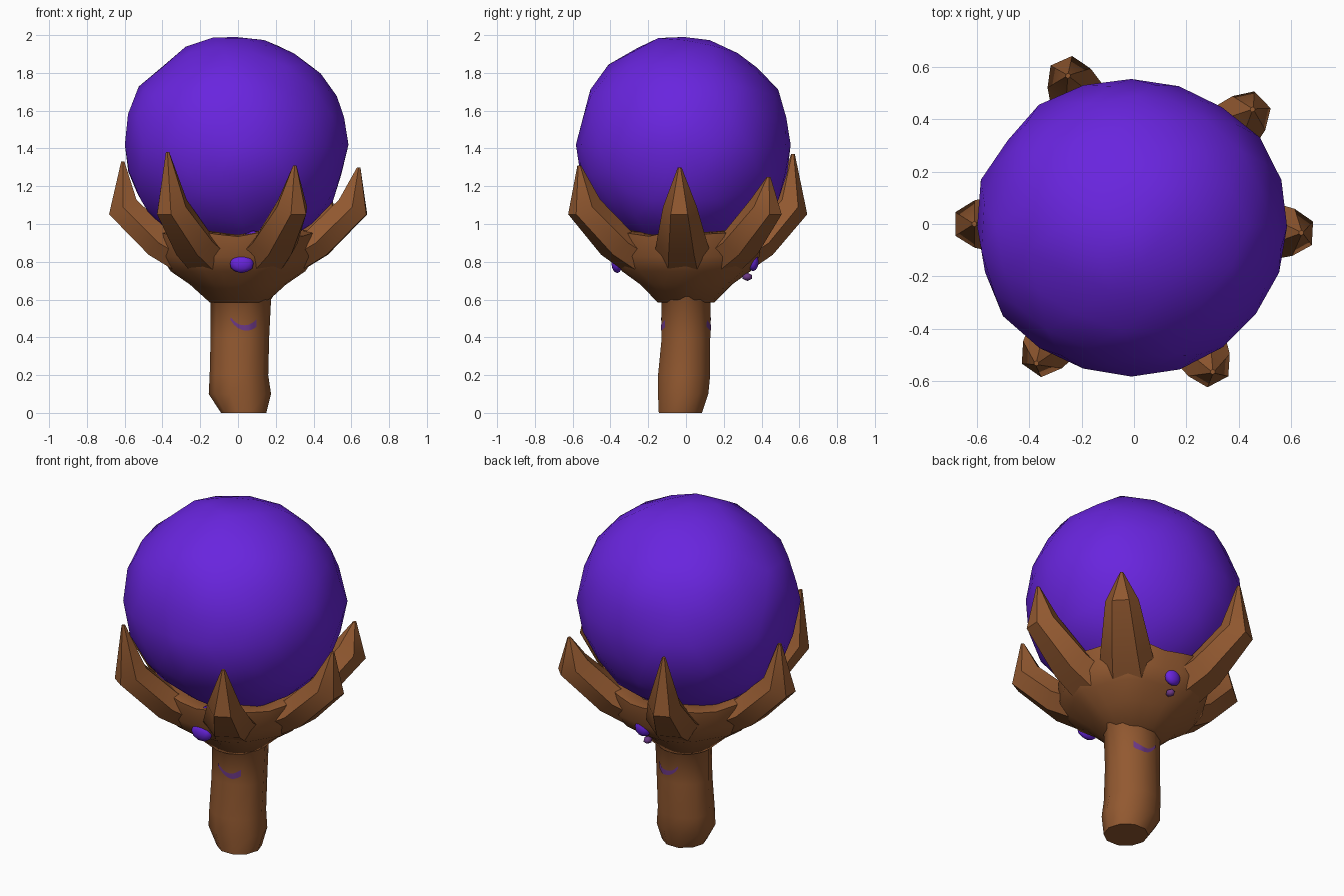
import bpy, bmesh, math, random
from math import sin, cos, radians, pi
from mathutils import Vector

random.seed(4)
cube = bpy.data.objects.get("Cube")
if cube:
    bpy.data.objects.remove(cube, do_unlink=True)


def material(name, rgb):
    m = bpy.data.materials.new(name)
    m.use_nodes = True
    m.diffuse_color = (*rgb, 1)
    bsdf = m.node_tree.nodes["Principled BSDF"]
    bsdf.inputs["Base Color"].default_value = (*rgb, 1)
    bsdf.inputs["Roughness"].default_value = 0.8
    return m


BROWN = material("bark brown", (0.29, 0.10, 0.03))
PURPLE = material("orb purple", (0.14, 0.018, 0.73))
MUTED = material("dull purple", (0.15, 0.04, 0.24))


def finish(bm, name, mat, angle=50):
    bmesh.ops.recalc_face_normals(bm, faces=bm.faces)
    mesh = bpy.data.meshes.new(name)
    bm.to_mesh(mesh)
    bm.free()
    mesh.materials.append(mat)
    ob = bpy.data.objects.new(name, mesh)
    bpy.context.collection.objects.link(ob)
    bpy.ops.object.select_all(action="DESELECT")
    bpy.context.view_layer.objects.active = ob
    ob.select_set(True)
    bpy.ops.object.shade_smooth_by_angle(angle=radians(angle))
    return ob


def loft(name, rings, mat, angle=50):
    """Skin a list of closed rings of points and cap both ends."""
    bm = bmesh.new()
    loops = [[bm.verts.new(p) for p in ring] for ring in rings]
    n = len(loops[0])
    for a, b in zip(loops, loops[1:]):
        for i in range(n):
            j = (i + 1) % n
            bm.faces.new((a[i], a[j], b[j], b[i]))
    bm.faces.new(loops[0])
    bm.faces.new(loops[-1])
    return finish(bm, name, mat, angle)


def blob(name, centre, size, mat, detail=2, jitter=0.0):
    bm = bmesh.new()
    bmesh.ops.create_icosphere(bm, subdivisions=detail, radius=1)
    for v in bm.verts:
        v.co *= 1 + random.uniform(-jitter, jitter)
        v.co = Vector(centre) + v.co * Vector(size)
    return finish(bm, name, mat, 60)


# Orb
blob("orb", (-0.01, -0.01, 1.42), (0.595, 0.57, 0.575), PURPLE, 3, 0.02)

# Claws: angle, tip radius, tip height
CLAWS = {
    "right_claw": (180, 0.61, 1.33),
    "left_claw": (-3, 0.64, 1.30),
    "front_right_claw": (235, 0.65, 1.38),
    "front_left_claw": (298, 0.64, 1.31),
    "back_right_claw": (114, 0.62, 1.37),
    "back_left_claw": (44, 0.63, 1.25),
}


def claw(name, deg, tip_r, tip_z):
    a = radians(deg)
    out, side = Vector((cos(a), sin(a), 0)), Vector((-sin(a), cos(a), 0))
    # radius, height, half width, half depth, lean of the section
    path = [(0.18, 0.76, 0.17, 0.10, 30), (0.42, 0.90, 0.135, 0.095, 40),
            (0.61, 1.09, 0.09, 0.095, 62), (tip_r, tip_z, 0.01, 0.01, 90)]
    rings = []
    for r, z, w, h, lean in path:
        t = radians(lean)
        normal = out * sin(t) - Vector((0, 0, cos(t)))
        c = out * r + Vector((0, 0, z))
        rings.append([c + side * w * cos(k * pi / 3) + normal * h * sin(k * pi / 3)
                      for k in range(6)])
    loft(name, rings, BROWN, 40)


for name, spec in CLAWS.items():
    claw(name, *spec)

# Trunk
trunk_rings = []
for z, x, y, rx, ry in [(0, 0.03, -0.03, 0.12, 0.12), (0.1, 0.01, -0.015, 0.165, 0.14),
                        (0.2, 0.005, -0.01, 0.155, 0.145), (0.4, 0.01, 0, 0.155, 0.135),
                        (0.6, 0.015, 0, 0.16, 0.135), (0.72, 0, 0, 0.25, 0.24)]:
    trunk_rings.append([(x + rx * cos(k * pi / 5), y + ry * sin(k * pi / 5), z)
                        for k in range(10)])
trunk = loft("trunk", trunk_rings, BROWN)

# Cup under the orb, pulled outward and upward towards each claw
SIDES = 24


def claw_pull(a):
    return max(cos(a - radians(s[0])) for s in CLAWS.values()) ** 6


cup_rings = []
for r, z, lift in [(0.15, 0.585, 0), (0.25, 0.68, 0), (0.35, 0.75, 0),
                   (0.40, 0.82, 0.01), (0.41, 0.91, 0.05), (0.33, 0.92, 0.05),
                   (0.15, 0.86, 0)]:
    ring = []
    for k in range(SIDES):
        a = 2 * pi * k / SIDES
        p = claw_pull(a)
        rr = r * (0.90 + 0.12 * p) if r > 0.2 else r
        ring.append((rr * cos(a), rr * sin(a), z + lift * p))
    cup_rings.append(ring)
loft("cup", cup_rings, BROWN)

# Purple spots on the cup
blob("front_spot", (0.02, -0.365, 0.79), (0.065, 0.03, 0.05), PURPLE)
blob("front_gap", (0.08, -0.36, 0.93), (0.06, 0.03, 0.035), PURPLE, 1)
blob("back_spot", (0.03, 0.355, 0.80), (0.05, 0.03, 0.05), PURPLE)
blob("back_lower_spot", (0.02, 0.325, 0.72), (0.025, 0.03, 0.022), MUTED, 1)

# Thin smears on the trunk, front and back
for name, sign in (("front_smear", -1), ("back_smear", 1)):
    bm = bmesh.new()
    rows = []
    for k in range(9):
        t = k / 8
        x = -0.04 + 0.15 * t
        z = 0.45 + 0.05 * (2 * t - 1) ** 2 * (1 if t < 0.5 else 0.5)
        h = 0.008 + 0.012 * t
        rows.append([bm.verts.new((x, sign * 0.13, z + s * h)) for s in (-1, 1)])
    for a, b in zip(rows, rows[1:]):
        bm.faces.new((a[0], b[0], b[1], a[1]))
    smear = finish(bm, name, MUTED)
    wrap = smear.modifiers.new("wrap", "SHRINKWRAP")
    wrap.target = trunk
    wrap.wrap_mode = "ABOVE_SURFACE"
    wrap.offset = 0.004
